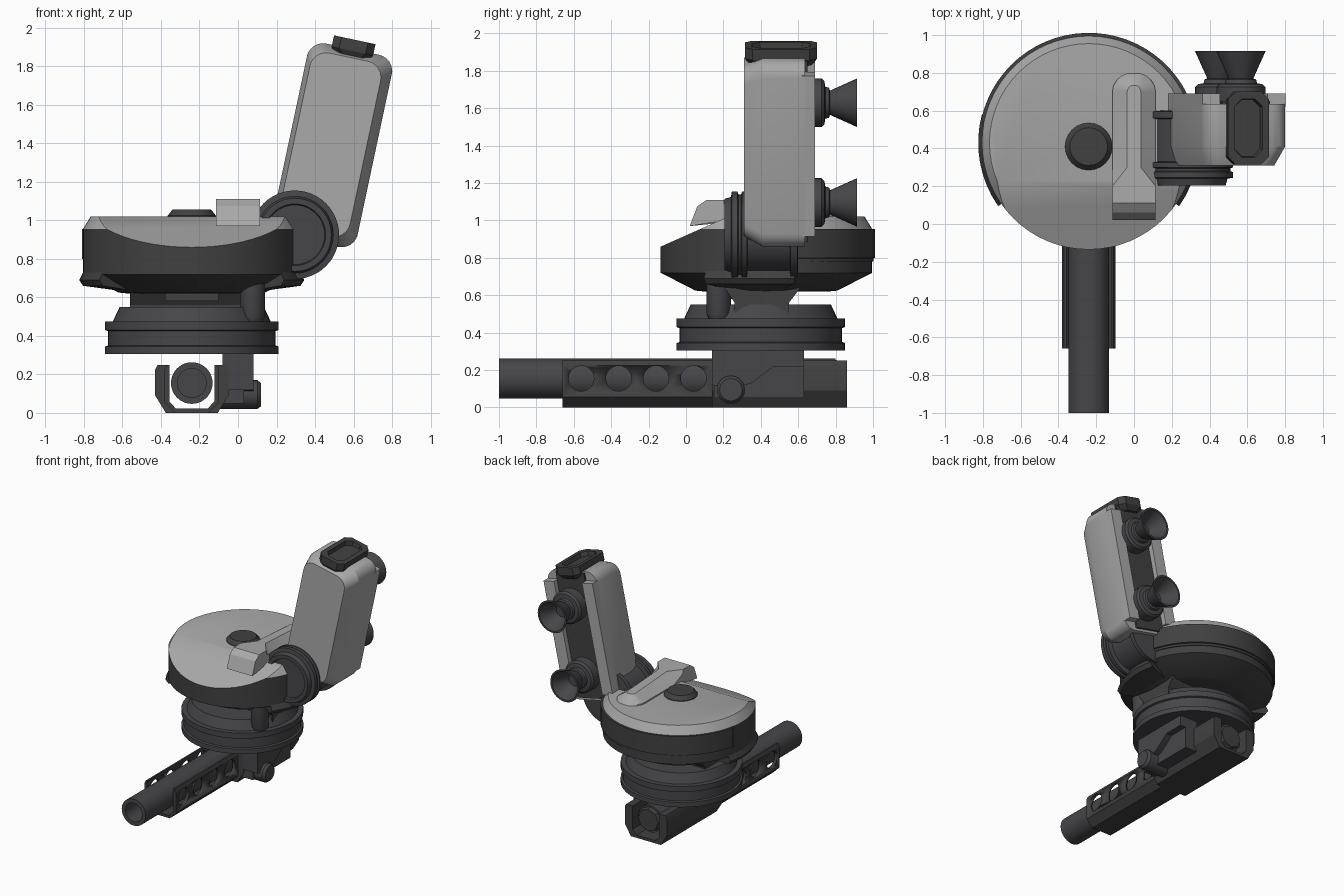
import bpy, bmesh, math
from mathutils import Vector

if "Cube" in bpy.data.objects:
    bpy.data.objects.remove(bpy.data.objects["Cube"])


def material(name, rgb):
    m = bpy.data.materials.new(name)
    m.diffuse_color = (*rgb, 1)
    m.use_nodes = True
    m.node_tree.nodes["Principled BSDF"].inputs["Base Color"].default_value = m.diffuse_color
    return m


LIGHT = material("light_grey", (0.40, 0.40, 0.40))
DARK = material("dark_grey", (0.052, 0.052, 0.053))
METAL = material("gunmetal", (0.062, 0.062, 0.068))


def finish(name, bm, mats, rule=None):
    bmesh.ops.recalc_face_normals(bm, faces=bm.faces)
    bm.normal_update()
    for f in bm.faces:
        f.smooth = True
        if rule:
            f.material_index = rule(f)
    for e in bm.edges:
        e.smooth = e.calc_face_angle(0) < 0.5
    me = bpy.data.meshes.new(name)
    bm.to_mesh(me)
    bm.free()
    for m in mats:
        me.materials.append(m)
    ob = bpy.data.objects.new(name, me)
    bpy.context.collection.objects.link(ob)
    return ob


def loft_bm(loops):
    """Skin matching loops and cap both ends."""
    bm = bmesh.new()
    rings = [[bm.verts.new(p) for p in loop] for loop in loops]
    n = len(rings[0])
    for a, b in zip(rings, rings[1:]):
        for i in range(n):
            j = (i + 1) % n
            bm.faces.new((a[i], a[j], b[j], b[i]))
    bm.faces.new(rings[0])
    bm.faces.new(rings[-1])
    return bm


def loft(name, loops, mat):
    return finish(name, loft_bm(loops), [mat])


def place(axis, u, v, h):
    return {"X": (h, u, v), "Y": (u, h, v), "Z": (u, v, h)}[axis]


def circles(axis, c, prof, seg):
    """Rings around centre c; prof holds (radius, position along axis)."""
    t = [2 * math.pi * i / seg for i in range(seg)]
    return [[place(axis, c[0] + r * math.cos(a), c[1] + r * math.sin(a), h) for a in t]
            for r, h in prof]


def lathe(name, axis, c, prof, mat, seg=40):
    return loft(name, circles(axis, c, prof, seg), mat)


def prism(name, axis, outline, a, b, mat):
    return loft(name, [[place(axis, u, v, h) for u, v in outline] for h in (a, b)], mat)


def rect(x0, x1, y0, y1):
    return [(x0, y0), (x1, y0), (x1, y1), (x0, y1)]


def box(name, x0, x1, y0, y1, z0, z1, mat):
    return prism(name, "Z", rect(x0, x1, y0, y1), z0, z1, mat)


def rounded(w, h, r, n):
    """Rounded rectangle outline centred on the origin."""
    pts = []
    for k, (sx, sy) in enumerate(((1, 1), (-1, 1), (-1, -1), (1, -1))):
        for i in range(n + 1):
            a = math.pi / 2 * (k + i / n)
            pts.append((sx * (w / 2 - r) + r * math.cos(a), sy * (h / 2 - r) + r * math.sin(a)))
    return pts


CX, CY = -0.24, 0.43


def arc(name, section, a0, a1, mat, n=28):
    """Sweep an (r, z) section around the pan centre."""
    loops = []
    for i in range(n + 1):
        a = math.radians(a0 + (a1 - a0) * i / n)
        loops.append([(CX + r * math.cos(a), CY + r * math.sin(a), z) for r, z in section])
    return loft(name, loops, mat)


# Barrel with hollow muzzle
lathe("barrel", "Y", (CX, 0.155), [(0.108, 0.80), (0.108, -1), (0.075, -1), (0.075, -0.75)], METAL)
lathe("barrel_breech", "Y", (CX, 0.155), [(0.105, 0.78), (0.09, 0.83)], DARK, 8)


# Barrel cradle: open channel, slim in front and thick behind
def channel(name, out, inn, y0, y1, low):
    half = [(out - 0.055, 0), (out, low), (out, 0.225), (out - 0.012, 0.25),
            (inn, 0.25), (inn, 0.06), (inn - 0.035, 0.022)]
    pts = [(CX + x, z) for x, z in half] + [(CX - x, z) for x, z in reversed(half)]
    return prism(name, "Y", pts, y0, y1, DARK)


cradle = channel("front_cradle", 0.142, 0.117, -0.66, 0.15, 0.055)
channel("rear_cradle", 0.19, 0.12, 0.14, 0.86, 0.09)
for i in range(4):
    cut = lathe("hole_cutter", "X", (-0.56 + 0.2 * i, 0.155), [(0.068, -0.6), (0.068, 0.1)], DARK, 24)
    cut.hide_render = True
    cut.hide_viewport = True
    mod = cradle.modifiers.new("hole", "BOOLEAN")
    mod.operation = "DIFFERENCE"
    mod.solver = "EXACT"
    mod.object = cut

# Bracket between cradle and base
prism("mount_bracket", "X", [(0.14, 0.32), (0.63, 0.32), (0.63, 0.22), (0.47, 0.22),
                             (0.35, 0.13), (0.24, 0.10), (0.14, 0.12)], -0.08, 0.08, METAL)
prism("bracket_lower_body", "X", [(0.15, 0.05), (0.63, 0.05), (0.63, 0.24), (0.15, 0.24)],
      -0.12, 0.03, METAL)
lathe("bracket_pivot", "X", (0.24, 0.095), [(0.075, -0.12), (0.075, 0.10), (0.06, 0.12)], METAL, 24)

# Turntable base and neck
lathe("base_ring", "Z", (CX, 0.40),
      [(0.45, 0.305), (0.45, 0.345), (0.435, 0.35), (0.435, 0.425), (0.45, 0.43), (0.45, 0.475),
       (0.41, 0.475), (0.375, 0.55)], METAL, 48)
loft("neck", [[(x, y, z) for x, y in rect(-0.56, 0.13, y0, y1)]
              for z, y0, y1 in ((0.50, 0.26, 0.55), (0.56, 0.26, 0.55), (0.65, 0.20, 0.62))], DARK)
box("neck_front_plate", -0.38, -0.10, 0.17, 0.30, 0.58, 0.65, DARK)
lathe("neck_piston", "Z", (0.075, 0.175), [(0.05, 0.47), (0.065, 0.50), (0.065, 0.70)], METAL, 24)

# Pan: dark bowl, light lid, front of lid cut on a slope
bm = loft_bm(circles("Z", (CX, CY), [(0.33, 0.62), (0.38, 0.625), (0.565, 0.72), (0.565, 0.955),
                                     (0.525, 1.02)], 64))
slope = Vector((0, -0.16, 0.36)).normalized()
cutres = bmesh.ops.bisect_plane(bm, geom=bm.verts[:] + bm.edges[:] + bm.faces[:], dist=1e-5,
                                plane_co=(0, -0.135, 0.86), plane_no=slope, clear_outer=True)
bmesh.ops.holes_fill(bm, edges=[g for g in cutres["geom_cut"] if isinstance(g, bmesh.types.BMEdge)],
                     sides=0)
finish("pan", bm, [DARK, LIGHT], lambda f: 1 if f.normal.z > 0.3 else 0)

# Armour band at the rear and side skirts
arc("rear_armour", [(0.54, 0.78), (0.572, 0.78), (0.572, 0.955), (0.54, 0.955)], 8, 170, DARK)
arc("rear_armour_lip", [(0.55, 0.79), (0.582, 0.80), (0.582, 0.955), (0.55, 0.955)], 15, 168, DARK)
for side, a0, a1 in (("left", 165, 215), ("right", -35, 15)):
    arc(side + "_skirt", [(0.38, 0.635), (0.565, 0.66), (0.585, 0.69), (0.56, 0.74), (0.40, 0.68)],
        a0, a1, DARK, 8)

# Knob on the lid
lathe("lid_knob", "Z", (CX, 0.41), [(0.125, 1.0), (0.125, 1.025), (0.10, 1.056)], DARK, 24)

# Fairing on the lid: broad block in front, narrow ridge behind
base = [(0.115, 0.02), (0.115, 0.21), (0.115, 0.32)]
crown = [(0.115, 0.11), (0.115, 0.20), (0.036, 0.30)]
for i in range(5):
    a = math.pi / 10 * i
    base.append((0.115 * math.cos(a), 0.70 + 0.115 * math.sin(a)))
    crown.append((0.036 * math.cos(a), 0.70 + 0.036 * math.sin(a)))


def both(pts):
    return pts + [(-x, y) for x, y in reversed(pts)]


base, crown = both(base), both(crown)
mid = [(b[0], 0.06 if b[1] < 0.03 else b[1] * 0.75 + c[1] * 0.25) for b, c in zip(base, crown)]
loft("lid_fairing", [[(x, y, 0.97 if y < 0.03 else 1.0) for x, y in base],
                     [(x, y, 1.075 if y < 0.21 else 1.03) for x, y in mid],
                     [(x, y, 1.11 if y < 0.35 else 1.085) for x, y in crown]], LIGHT)

# Shoulder joint
lathe("shoulder_joint", "Y", (0.295, 0.925),
      [(0.155, 0.225), (0.16, 0.205), (0.19, 0.205), (0.20, 0.24), (0.23, 0.245), (0.23, 0.275),
       (0.215, 0.28), (0.215, 0.295), (0.23, 0.30), (0.23, 0.325), (0.195, 0.33), (0.195, 0.555),
       (0.225, 0.56), (0.225, 0.595), (0.18, 0.60)], METAL, 48)

# Tilted pod
T = math.radians(12)


def tilt(u, y, v):
    return (0.49 + u * math.cos(T) + v * math.sin(T), y, 1.39 - u * math.sin(T) + v * math.cos(T))


loft("pod_body", [[tilt(u + s, y, v) for u, v in rounded(w, h, 0.085, 6)]
                  for y, w, h, s in ((0.31, 0.375, 0.93, -0.012), (0.41, 0.45, 1.02, 0),
                                     (0.635, 0.45, 1.02, 0))], LIGHT)
for side, s in (("left", -1), ("right", 1)):
    loft(side + "_pod_rail", [[tilt(s * 0.177 + u, y, v) for u, v in rect(-0.048, 0.048, -0.44, 0.44)]
                              for y in (0.62, 0.69)], LIGHT)
loft("pod_back_panel", [[tilt(u, y, v) for u, v in rect(-0.13, 0.13, -0.49, 0.50)]
                        for y in (0.60, 0.65)], DARK)

# Flared nozzles on the pod back
for name, v in (("upper_nozzle", 0.25), ("lower_nozzle", -0.295)):
    x, _, z = tilt(0.025, 0, v)
    lathe(name, "Y", (x, z), [(0.13, 0.64), (0.13, 0.725), (0.115, 0.74), (0.085, 0.745),
                              (0.08, 0.765), (0.065, 0.77), (0.13, 0.915), (0.115, 0.915),
                              (0.05, 0.79)], METAL, 32)

# Hatch frame on the pod top
loft("pod_top_hatch", [[tilt(u, 0.508 + y, v) for u, y in rounded(w, d, 0.04, 1)]
                       for w, d, v in ((0.17, 0.33, 0.46), (0.22, 0.385, 0.50), (0.22, 0.385, 0.56),
                                       (0.15, 0.31, 0.56), (0.14, 0.30, 0.525))], DARK)
